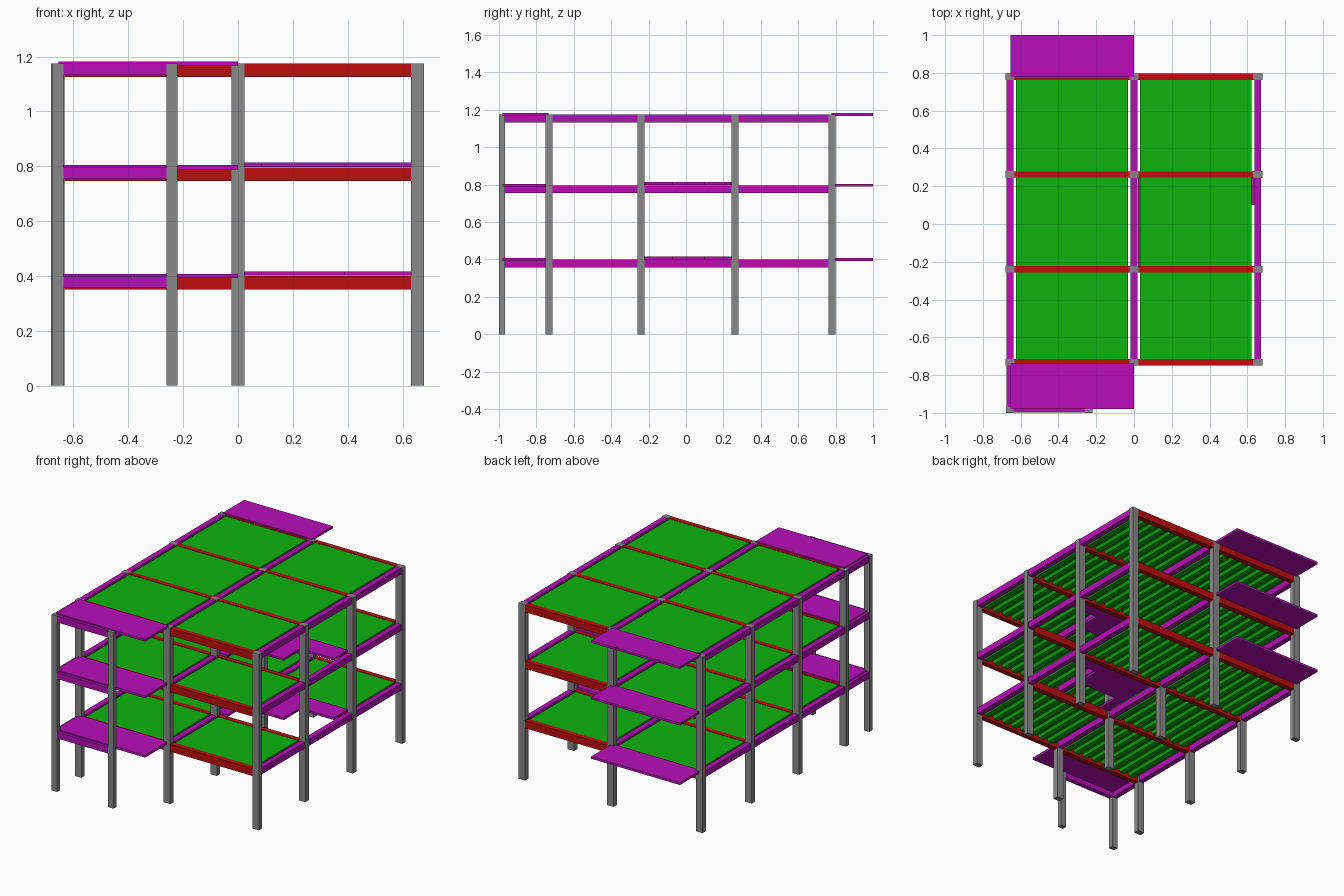
import bpy
import bmesh

cube = bpy.data.objects.get("Cube")
if cube:
    bpy.data.objects.remove(cube, do_unlink=True)


def material(name, colour):
    m = bpy.data.materials.new(name)
    m.use_nodes = True
    m.diffuse_color = (*colour, 1)
    m.node_tree.nodes["Principled BSDF"].inputs["Base Color"].default_value = (*colour, 1)
    return m


GREY = material("column_grey", (0.25, 0.25, 0.25))
RED = material("beam_red", (0.52, 0.004, 0.004))
MAGENTA = material("edge_magenta", (0.48, 0.004, 0.48))
GREEN = material("deck_green", (0.004, 0.45, 0.004))


def prism(name, outline, offset, mat):
    """Extrude a closed 3D outline along an offset vector."""
    bm = bmesh.new()
    face = bm.faces.new([bm.verts.new(p) for p in outline])
    new = bmesh.ops.extrude_face_region(bm, geom=[face])["geom"]
    bmesh.ops.translate(bm, vec=offset, verts=[g for g in new if isinstance(g, bmesh.types.BMVert)])
    bmesh.ops.recalc_face_normals(bm, faces=bm.faces)
    mesh = bpy.data.meshes.new(name)
    bm.to_mesh(mesh)
    bm.free()
    mesh.materials.append(mat)
    obj = bpy.data.objects.new(name, mesh)
    bpy.context.collection.objects.link(obj)
    return obj


def box(name, x0, x1, y0, y1, z0, z1, mat):
    outline = [(x0, y0, z0), (x1, y0, z0), (x1, y1, z0), (x0, y1, z0)]
    return prism(name, outline, (0, 0, z1 - z0), mat)


def ribbed_deck(name, x0, x1, y0, y1, top, ribs=8):
    """Floor deck with trapezoid ribs underneath, running front to back."""
    pitch = (x1 - x0) / ribs
    profile = [(x0, top)]
    for i in range(ribs):
        start = x0 + i * pitch
        for along, drop in ((0, 0.012), (0.3, 0.012), (0.42, 0.03), (0.88, 0.03)):
            profile.append((start + along * pitch, top - drop))
    profile += [(x1, top - 0.012), (x1, top)]
    return prism(name, [(x, y0, z) for x, z in profile], (0, y1 - y0, 0), GREEN)


XS = (-0.657, 0.0, 0.655)
YS = (-0.732, -0.24, 0.262, 0.78)
LEVELS = (0.4, 0.797, 1.175)
HEIGHT = LEVELS[-1]
PORCH_Y = -0.984
PORCH_X = (-0.657, -0.24)

# Columns
for x in XS:
    for y in YS:
        box("column", x - 0.024, x + 0.024, y - 0.018, y + 0.018, 0, HEIGHT, GREY)
for x in PORCH_X:
    box("porch_column", x - 0.02, x + 0.02, PORCH_Y - 0.016, PORCH_Y + 0.016, 0, HEIGHT, GREY)

for level, top in enumerate(LEVELS):
    # Main cross beams
    for y in YS:
        for xa, xb in zip(XS, XS[1:]):
            box("cross_beam", xa + 0.022, xb - 0.022, y - 0.017, y + 0.017, top - 0.05, top - 0.001, RED)

    # Side beams running front to back
    for x in XS:
        for ya, yb in zip(YS, YS[1:]):
            box("side_beam", x - 0.018, x + 0.018, ya + 0.016, yb - 0.016, top - 0.043, top - 0.001, MAGENTA)

    # Porch edge beams
    box("porch_side_beam", XS[0] - 0.017, XS[0] + 0.017, PORCH_Y + 0.015, YS[0] - 0.016,
        top - 0.043, top - 0.001, MAGENTA)
    box("porch_front_beam", PORCH_X[0] + 0.019, PORCH_X[1] - 0.019, PORCH_Y - 0.015, PORCH_Y + 0.015,
        top - 0.043, top - 0.001, MAGENTA)

    # Overhanging slabs at the front and back
    slab = (top - 0.008, top + 0.007)
    box("front_balcony", -0.655, 0, -0.98, -0.735, *slab, MAGENTA)
    box("back_balcony", -0.655, 0, 0.778, 1.0, *slab, MAGENTA)

    # Floor decks, leaving the stair bay open on the lower floors
    for side, (xa, xb) in enumerate(((-0.625, -0.033), (0.033, 0.622))):
        for bay, (ya, yb) in enumerate(zip(YS, YS[1:])):
            if side == 1 and bay == 1 and level < 2:
                continue
            ribbed_deck("floor_deck", xa, xb, ya + 0.012, yb - 0.012, top - 0.003)

    # Stepped landing around the stair opening
    if level < 2:
        steps = [(0.02, -0.23), (0.085, -0.23), (0.085, -0.075), (0.39, -0.075),
                 (0.39, 0.1), (0.638, 0.1), (0.638, 0.25), (0.02, 0.25)]
        prism("stair_landing", [(x, y, top + 0.001) for x, y in steps], (0, 0, 0.015), MAGENTA)
